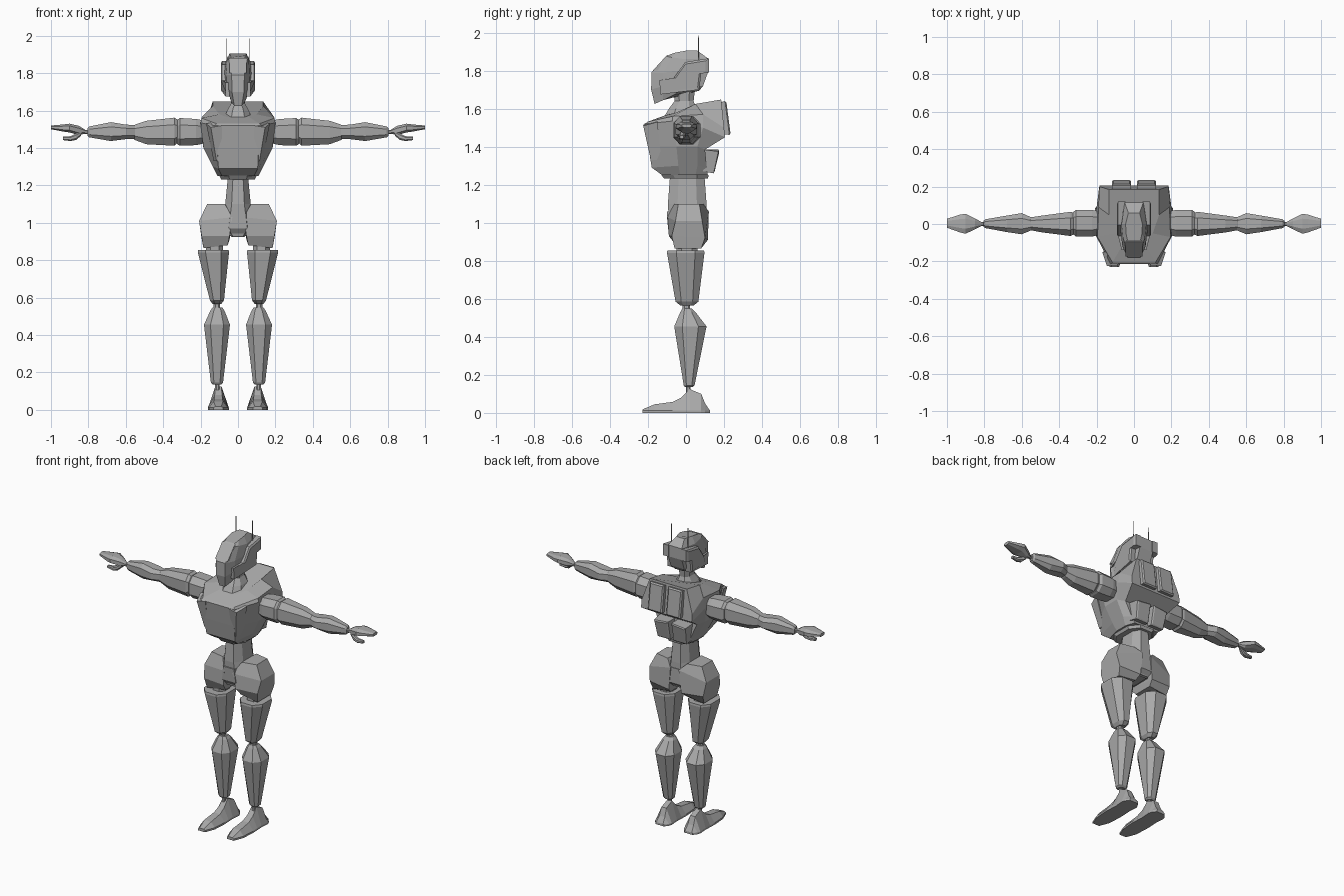
import bpy, bmesh, math

grey = bpy.data.materials.new("grey_metal")
grey.diffuse_color = (0.4, 0.4, 0.4, 1)


def finish(name, bm):
    bmesh.ops.recalc_face_normals(bm, faces=bm.faces[:])
    me = bpy.data.meshes.new(name)
    bm.to_mesh(me)
    bm.free()
    me.materials.append(grey)
    ob = bpy.data.objects.new(name, me)
    bpy.context.collection.objects.link(ob)


def loft(name, rings, sx=1):
    """Skin a list of equal-length point rings and cap both ends."""
    bm = bmesh.new()
    vs = [[bm.verts.new((sx * x, y, z)) for x, y, z in r] for r in rings]
    n = len(vs[0])
    for a, b in zip(vs, vs[1:]):
        for i in range(n):
            j = (i + 1) % n
            bm.faces.new((a[i], a[j], b[j], b[i]))
    bm.faces.new(vs[0])
    bm.faces.new(vs[-1])
    finish(name, bm)


def pair(name, rings):
    loft(name + "_left", rings, 1)
    loft(name + "_right", rings, -1)


def sym(half):
    """Complete a front-to-back half ring across x = 0."""
    return half + [(-x, y, z) for x, y, z in reversed(half)]


def octagon(a0, a1, b0, b1, c=0.5):
    unit = [(1, -c), (1, c), (c, 1), (-c, 1), (-1, c), (-1, -c), (-c, -1), (c, -1)]
    return [((a0 + a1) / 2 + u * (a1 - a0) / 2, (b0 + b1) / 2 + v * (b1 - b0) / 2)
            for u, v in unit]


def upright(rows):
    """Rows of z, x0, x1, y0, y1."""
    return [[(x, y, r[0]) for x, y in octagon(*r[1:])] for r in rows]


def sideways(rows):
    """Rows of x, y0, y1, z0, z1."""
    return [[(r[0], y, z) for y, z in octagon(*r[1:])] for r in rows]


# Torso shell with raised upper back
loft("torso", [sym(h) for h in (
    [(.085, -.125, 1.25), (.11, -.03, 1.25), (.11, .05, 1.25), (.09, .115, 1.25)],
    [(.105, -.18, 1.29), (.135, -.04, 1.30), (.135, .06, 1.30), (.11, .11, 1.29)],
    [(.11, -.198, 1.40), (.185, -.05, 1.40), (.185, .06, 1.40), (.15, .10, 1.385)],
    [(.125, -.215, 1.52), (.20, -.07, 1.535), (.20, .09, 1.50), (.185, .205, 1.45)],
    [(.115, -.205, 1.53), (.195, -.07, 1.56), (.19, .09, 1.57), (.185, .20, 1.50)],
    [(.06, -.11, 1.565), (.10, -.05, 1.58), (.135, .05, 1.625), (.135, .185, 1.648)])])

# Chest corner plates
pair("chest_corner", [
    [(.085, -.22, 1.52), (.145, -.225, 1.51), (.17, -.15, 1.53), (.09, -.15, 1.55)],
    [(.09, -.18, 1.33), (.115, -.185, 1.33), (.13, -.13, 1.33), (.09, -.13, 1.33)]])

# Waist disc, waist and pelvis
loft("waist_disc", upright([(1.232, -.09, .09, -.115, .115), (1.252, -.10, .10, -.13, .12)]))
loft("waist", upright([
    (.93, -.06, .06, -.07, .09), (1.0, -.09, .09, -.09, .11),
    (1.10, -.068, .068, -.095, .108), (1.235, -.055, .055, -.085, .098)]))
loft("pelvis", [sym(h) for h in (
    [(.03, -.06, .925), (.035, 0, .925), (.03, .08, .925)],
    [(.05, -.095, .97), (.06, 0, .97), (.05, .115, .96)],
    [(.04, -.10, 1.06), (.08, 0, 1.07), (.04, .112, 1.06)])])
pair("hip", [
    [(x, y, z) for x, y, z in r] for r in (
        [(.055, -.05, .88), (.185, -.06, .865), (.185, .08, .865), (.055, .08, .88)],
        [(.045, -.09, .93), (.195, -.075, .93), (.195, .10, .92), (.045, .115, .91)],
        [(.03, -.10, 1.03), (.208, -.055, 1.01), (.208, .085, 1.01), (.03, .12, 1.06)],
        [(.07, -.06, 1.10), (.165, -.04, 1.10), (.165, .07, 1.10), (.07, .09, 1.10)])])

# Legs
pair("hip_joint", upright([(.84, .08, .17, -.05, .06), (.88, .08, .17, -.05, .06)]))
pair("thigh", upright([
    (.855, .050, .213, -.098, .095), (.842, .048, .215, -.10, .097),
    (.585, .075, .150, -.055, .065), (.565, .09, .135, -.03, .04)]))
pair("knee", upright([(.53, .095, .13, -.018, .022), (.575, .095, .13, -.018, .022)]))
pair("shin", upright([
    (.548, .085, .135, -.02, .03), (.53, .072, .148, -.03, .05),
    (.455, .043, .182, -.062, .108), (.145, .080, .145, -.012, .045),
    (.135, .09, .135, -.005, .035)]))
pair("ankle", upright([(.10, .098, .122, 0, .024), (.145, .098, .122, 0, .024)]))
pair("foot", [[(.105 + u * w, y, z) for u, z in
               ((1, 0), (1, .012), (k, h), (-k, h), (-1, .012), (-1, 0))]
              for y, w, k, h in (
                  (-.23, .025, .6, .018), (-.165, .05, .5, .045), (-.07, .056, .4, .058),
                  (-.025, .054, .36, .08), (.02, .052, .32, .125), (.08, .056, .32, .10),
                  (.10, .05, .4, .05), (.125, .03, .8, .014))])

# Arms
pair("shoulder", sideways([
    (.16, -.05, .06, 1.43, 1.54), (.20, -.06, .07, 1.42, 1.55), (.225, -.068, .075, 1.415, 1.555),
    (.31, -.068, .075, 1.412, 1.56), (.325, -.055, .065, 1.42, 1.55)]))
pair("upper_arm", sideways([
    (.322, -.055, .06, 1.43, 1.55), (.34, -.064, .065, 1.412, 1.562), (.49, -.045, .045, 1.42, 1.545),
    (.55, -.034, .036, 1.442, 1.525), (.56, -.028, .03, 1.45, 1.52)]))
pair("forearm", sideways([
    (.55, -.034, .036, 1.447, 1.522), (.60, -.055, .058, 1.447, 1.525), (.68, -.043, .045, 1.437, 1.538),
    (.795, -.022, .025, 1.457, 1.515), (.805, -.014, .016, 1.465, 1.505)]))
pair("wrist", sideways([(.79, -.01, .01, 1.475, 1.495), (.83, -.01, .01, 1.475, 1.495)]))
pair("hand", sideways([
    (.815, -.01, .01, 1.478, 1.496), (.85, -.028, .03, 1.468, 1.518),
    (.90, -.052, .055, 1.483, 1.53), (.93, -.045, .05, 1.487, 1.526), (1.0, -.02, .028, 1.500, 1.520)]))
pair("thumb", sideways([
    (.84, -.022, .0, 1.465, 1.49), (.865, -.034, -.004, 1.443, 1.478),
    (.895, -.038, -.008, 1.437, 1.463), (.935, -.032, -.012, 1.442, 1.46)]))

# Neck and head
loft("neck", upright([
    (1.55, -.075, .075, -.12, .08), (1.60, -.058, .058, -.09, .055),
    (1.64, -.036, .036, -.06, .04), (1.73, -.045, .045, -.07, .05)]))
loft("head", [sym(h) for h in (
    [(.02, -.165, 1.625), (.036, -.12, 1.645), (.045, -.06, 1.675), (.03, .07, 1.695)],
    [(.032, -.183, 1.70), (.058, -.12, 1.72), (.07, -.02, 1.72), (.05, .09, 1.72)],
    [(.034, -.182, 1.79), (.062, -.12, 1.79), (.075, -.01, 1.80), (.05, .115, 1.79)],
    [(.05, -.10, 1.875), (.058, -.075, 1.87), (.066, 0, 1.86), (.05, .115, 1.865)],
    [(.035, -.085, 1.885), (.042, -.055, 1.895), (.045, 0, 1.905), (.03, .06, 1.905)])])
loft("brow", [[(x, y, z) for y, z in ((-.175, 1.80), (-.10, 1.882), (-.08, 1.87), (-.15, 1.80))]
              for x in (-.045, .045)])
# Ear guard, outline in the side plane
guard = [(-.14, 1.75), (-.065, 1.76), (-.005, 1.845), (.12, 1.865),
         (.12, 1.79), (.08, 1.785), (.07, 1.70), (-.135, 1.675)]
pair("ear_guard", [[(.045, y, z) for y, z in guard],
                   [(.066 if y < -.1 else .085, y, z) for y, z in guard],
                   [(.062 if y < -.1 else .092, .01 + (y - .01) * .85, 1.775 + (z - 1.775) * .85)
                    for y, z in guard]])
pair("antenna", upright([(1.80, .057, .063, .062, .068), (1.985, .058, .062, .063, .067)]))

# Back packs and lower pouches
pair("back_pack", [
    [(.015, .17, 1.47), (.118, .17, 1.47), (.118, .17, 1.63), (.015, .17, 1.63)],
    [(.015, .228, 1.462), (.118, .228, 1.462), (.118, .205, 1.64), (.015, .205, 1.64)],
    [(.023, .234, 1.47), (.110, .234, 1.47), (.110, .213, 1.632), (.023, .213, 1.632)]])
pair("lower_pouch", [
    [(.012, .09, 1.27), (.11, .09, 1.27), (.12, .09, 1.385), (.012, .09, 1.385)],
    [(.012, .145, 1.26), (.105, .145, 1.26), (.115, .17, 1.375), (.012, .17, 1.385)],
    [(.02, .15, 1.268), (.097, .15, 1.268), (.107, .174, 1.367), (.02, .174, 1.377)]])
